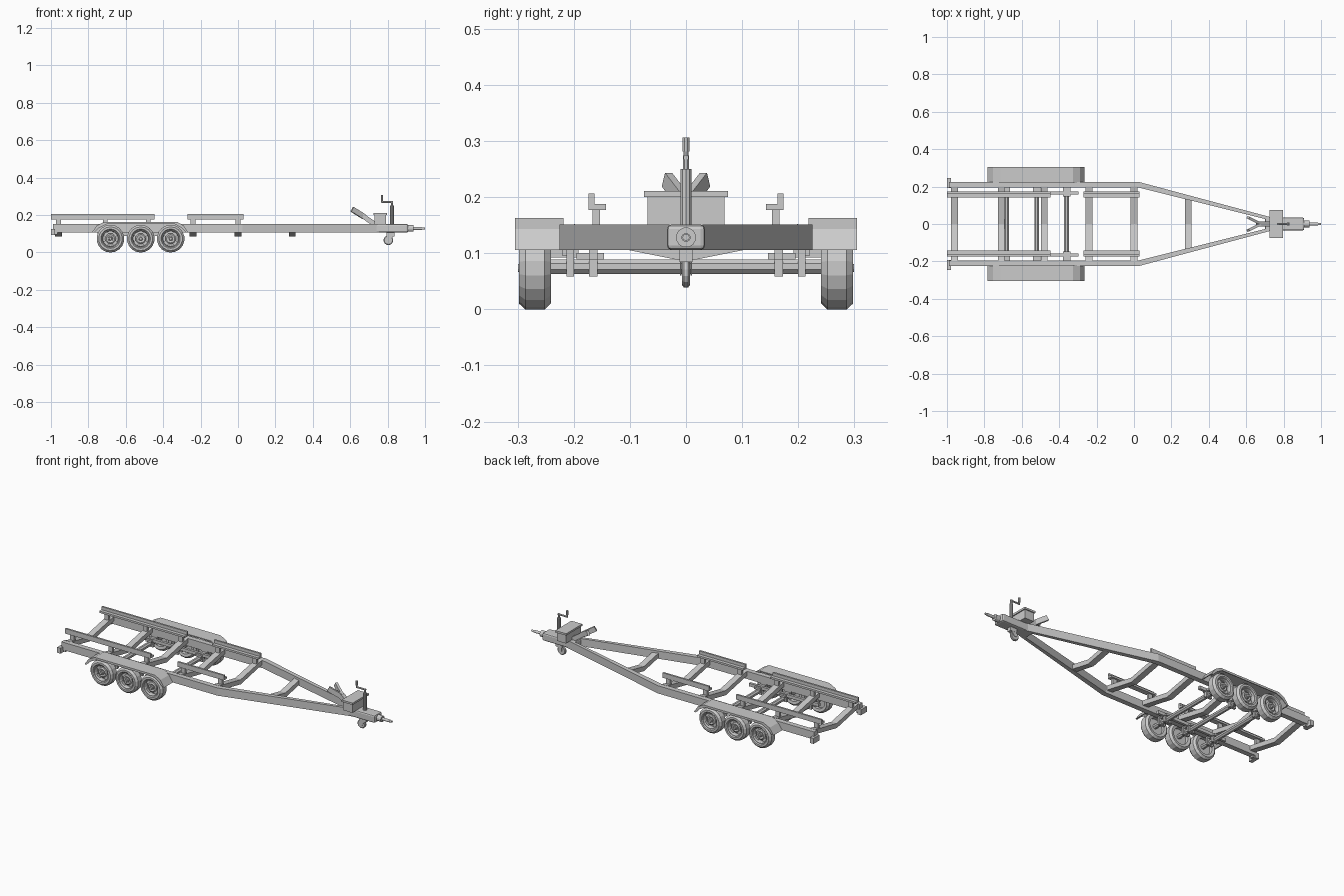
import bpy, bmesh, math
from mathutils import Vector

if "Cube" in bpy.data.objects:
    bpy.data.objects.remove(bpy.data.objects["Cube"])


def finish(name, bm, mirror=False, loc=(0, 0, 0)):
    bmesh.ops.recalc_face_normals(bm, faces=bm.faces)
    me = bpy.data.meshes.new(name)
    bm.to_mesh(me)
    bm.free()
    ob = bpy.data.objects.new(name, me)
    ob.location = loc
    bpy.context.collection.objects.link(ob)
    if mirror:
        m = ob.modifiers.new("mirror", 'MIRROR')
        m.use_axis = (False, True, False)
    return ob


def loft(bm, rings, closed=False):
    """Skin equal-length rings of points; cap the ends unless closed."""
    vs = [[bm.verts.new(p) for p in r] for r in rings]
    n = len(vs[0])
    pairs = list(zip(vs, vs[1:])) + ([(vs[-1], vs[0])] if closed else [])
    for a, b in pairs:
        for i in range(n):
            j = (i + 1) % n
            bm.faces.new((a[i], a[j], b[j], b[i]))
    if not closed:
        bm.faces.new(vs[0])
        bm.faces.new(vs[-1])


def box(name, x, y, z, mirror=False, bevel=0):
    bm = bmesh.new()
    loft(bm, [[(px, y[0], z[0]), (px, y[1], z[0]), (px, y[1], z[1]), (px, y[0], z[1])] for px in x])
    ob = finish(name, bm, mirror)
    if bevel:
        b = ob.modifiers.new("bevel", 'BEVEL')
        b.width, b.segments = bevel, 2
    return ob


def prism(name, pts, axis, lo, hi, mirror=False):
    """Extrude a 2D profile along x (pts are y,z) or along y (pts are x,z)."""
    bm = bmesh.new()
    if axis == 'x':
        rings = [[(d, a, b) for a, b in pts] for d in (lo, hi)]
    else:
        rings = [[(a, d, b) for a, b in pts] for d in (lo, hi)]
    loft(bm, rings)
    return finish(name, bm, mirror)


def bar(name, p, q, w, h, sides=4, mirror=False):
    """Straight bar from p to q: rectangular (w by h) or round (diameter w)."""
    p, q = Vector(p), Vector(q)
    d = (q - p).normalized()
    ref = Vector((0, 0, 1)) if abs(d.z) < 0.99 else Vector((1, 0, 0))
    u = d.cross(ref).normalized()
    v = u.cross(d)
    if sides == 4:
        sec = [(-w / 2, -h / 2), (w / 2, -h / 2), (w / 2, h / 2), (-w / 2, h / 2)]
    else:
        sec = [(w / 2 * math.cos(2 * math.pi * (i + .5) / sides),
                h / 2 * math.sin(2 * math.pi * (i + .5) / sides)) for i in range(sides)]
    bm = bmesh.new()
    loft(bm, [[c + u * a + v * b for a, b in sec] for c in (p, q)])
    return finish(name, bm, mirror)


def lathe(name, prof, loc, seg=16, mirror=False):
    """Revolve a closed (radius, y) outline around the y axis."""
    bm = bmesh.new()
    rings = []
    for i in range(seg):
        t = 2 * math.pi * (i + .5) / seg
        rings.append([(r * math.cos(t), y, r * math.sin(t)) for r, y in prof])
    loft(bm, rings, closed=True)
    bmesh.ops.remove_doubles(bm, verts=bm.verts, dist=1e-6)
    return finish(name, bm, mirror, loc)


# Side rails, bent inward to the tongue
bm = bmesh.new()
loft(bm, [[(x, yi, .106), (x, yo, .106), (x, yo, .151), (x, yi, .151)]
          for x, yi, yo in ((-.988, .195, .225), (.025, .195, .225), (.80, .002, .018))])
finish("side_rail", bm, True)
box("tongue_tube", (.70, .91), (-.034, .034), (.106, .151), bevel=.008)

# V-shaped cross members
for x, w in ((-.96, .2), (-.71, .2), (-.48, .2), (-.24, .2), (0, .2), (.29, .142)):
    k = .2 * w
    prism("cross_member", [(-w, .112 + k), (0, .112), (w, .112 + k), (w, .085 + k), (0, .085), (-w, .085 + k)],
          'x', x - .018, x + .018)

# Bunks with an upright outer flange, and their posts
L = [(.143, .177), (.174, .177), (.174, .206), (.163, .206), (.163, .188), (.143, .188)]
for lo, hi in ((-1, -.446), (-.27, .03)):
    prism("bunk", L, 'x', lo, hi, True)
for x in (-.96, -.71, -.48, -.24, 0):
    box("bunk_post", (x - .013, x + .013), (.153, .167), (.135, .178), True)

# Axle support rails
box("axle_support_rail", (-.75, -.297), (.158, .173), (.088, .106), True)

for x in (-.682, -.52, -.36):
    # Axle and hangers
    bar("axle", (x, -.275, .076), (x, .275, .076), .028, .028, 8)
    box("axle_pad", (x - .02, x + .02), (.146, .195), (.089, .1), True)
    box("inner_hanger", (x - .02, x + .02), (.158, .173), (.058, .106), True)
    box("outer_hanger", (x - .02, x + .02), (.2, .213), (.058, .108), True)
    # Tyre, rim and hub
    c = (x, 0, .0735)
    lathe("tyre", [(.047, .293), (.052, .298), (.063, .298), (.074, .286),
                   (.074, .252), (.063, .241), (.047, .244)], c, 18, True)
    lathe("rim", [(.048, .293), (.044, .293), (.041, .283), (.041, .268),
                  (0, .268), (0, .262), (.048, .262)], c, 18, True)
    lathe("wheel_disc", [(0, .29), (.012, .29), (.013, .283), (.022, .286), (.029, .281),
                         (.029, .27), (0, .27)], c, 18, True)
    lathe("hub_cap", [(0, .299), (.007, .299), (.009, .295), (.009, .28), (0, .28)], c, 12, True)
    for i in range(4):
        t = math.pi / 4 + i * math.pi / 2
        a, b = [(x + r * math.cos(t), .277, c[2] + r * math.sin(t)) for r in (.026, .044)]
        d = Vector((-math.sin(t), 0, math.cos(t))) * .013
        bm = bmesh.new()
        loft(bm, [[Vector(p) + s * d + Vector((0, o, 0)) for s, o in
                   ((-1, -.006), (1, -.006), (1, .005), (-1, .005))] for p in (a, b)])
        finish("wheel_spoke", bm, True)

# Fenders: arched shell with an outer lip
arch = [(-.782, .106), (-.755, .143), (-.715, .163), (-.325, .163), (-.29, .143), (-.265, .106)]


def shell(t):
    mid = -.5235
    return arch + [(x + (t if x < mid else -t), z - (t if z > .11 else 0)) for x, z in reversed(arch)]


prism("fender", shell(.006), 'y', .218, .305, True)
prism("fender_lip", shell(.012), 'y', .300, .305, True)

# Rear light brackets
box("rear_light", (-1, -.978), (.192, .247), (.092, .124), True)
box("rear_light_stem", (-.985, -.965), (.2, .22), (.095, .112), True)

# Toolbox with overhanging lid
box("toolbox", (.73, .79), (-.069, .069), (.15, .2))
box("toolbox_lid", (.725, .796), (-.075, .075), (.2, .211))

# Bow stop: sloped post with a forked V rest
bar("bow_stop_post", (.74, 0, .145), (.66, 0, .2), .026, .026)
bar("bow_stop_arm", (.672, .004, .192), (.61, .034, .231), .014, .028, mirror=True)

# Coupler
def xcyl(name, x0, x1, d, sides=12):
    bar(name, (x0, 0, .128), (x1, 0, .128), d, d, sides)


xcyl("coupler_collar", .905, .938, .036)
xcyl("coupler_rod", .935, .985, .016)
xcyl("coupler_tip", .98, 1.0, .012)

# Jack: tube, crank and swivel wheel
bar("jack_tube", (.824, 0, .085), (.824, 0, .25), .02, .02, 10)
bar("jack_shaft", (.824, 0, .25), (.824, 0, .274), .012, .012, 8)
bar("crank_arm", (.83, 0, .27), (.768, 0, .27), .01, .01, 8)
bar("crank_handle", (.77, 0, .266), (.77, 0, .284), .009, .009, 8)
bar("crank_grip", (.77, 0, .281), (.77, 0, .306), .013, .013, 8)
box("jack_bracket", (.795, .838), (-.012, .012), (.084, .108))
prism("jack_fork", [(.80, .09), (.832, .09), (.812, .06), (.798, .06)], 'y', .008, .011, True)
lathe("jack_wheel", [(0, -.007), (.022, -.007), (.026, -.004), (.026, .004), (.022, .007), (0, .007)],
      (.804, 0, .065), 14)
